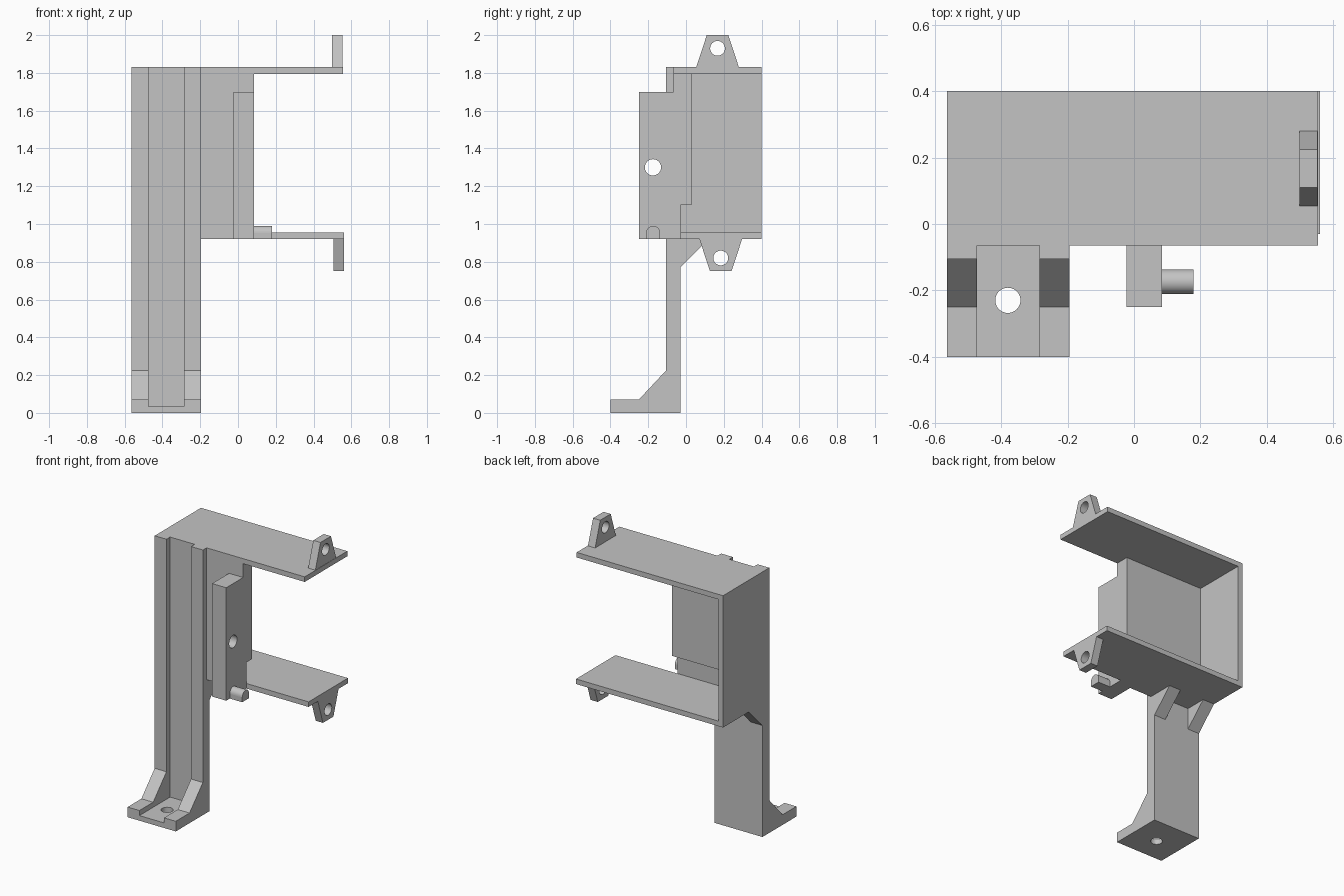
import bpy
import bmesh
from mathutils import Matrix, Vector

cube = bpy.data.objects.get("Cube")
if cube:
    bpy.data.objects.remove(cube, do_unlink=True)

GREY = (0.55, 0.55, 0.55, 1.0)
mat = bpy.data.materials.new("light grey plastic")
mat.use_nodes = True
mat.diffuse_color = GREY
mat.node_tree.nodes["Principled BSDF"].inputs["Base Color"].default_value = GREY


def add_object(name, bm):
    bmesh.ops.recalc_face_normals(bm, faces=bm.faces)
    mesh = bpy.data.meshes.new(name)
    bm.to_mesh(mesh)
    bm.free()
    mesh.materials.append(mat)
    obj = bpy.data.objects.new(name, mesh)
    bpy.context.collection.objects.link(obj)
    return obj


def extrude_x(name, profile, x0, x1):
    """Sweep a (y, z) outline from x0 to x1."""
    bm = bmesh.new()
    face = bm.faces.new([bm.verts.new((x0, y, z)) for y, z in profile])
    swept = bmesh.ops.extrude_face_region(bm, geom=[face])["geom"]
    verts = [v for v in swept if isinstance(v, bmesh.types.BMVert)]
    bmesh.ops.translate(bm, verts=verts, vec=(x1 - x0, 0, 0))
    return add_object(name, bm)


def box(name, x, y, z):
    outline = [(y[0], z[0]), (y[1], z[0]), (y[1], z[1]), (y[0], z[1])]
    return extrude_x(name, outline, *x)


def drill(obj, centre, radius, axis):
    """Cut a round hole along the given axis."""
    bm = bmesh.new()
    turn = Vector((0, 0, 1)).rotation_difference(Vector(axis)).to_matrix().to_4x4()
    bmesh.ops.create_cone(bm, cap_ends=True, segments=40, radius1=radius,
                          radius2=radius, depth=0.4,
                          matrix=Matrix.Translation(centre) @ turn)
    cutter = add_object("hole_cutter", bm)
    cutter.hide_render = True
    mod = obj.modifiers.new("hole", "BOOLEAN")
    mod.operation = "DIFFERENCE"
    mod.solver = "EXACT"
    mod.object = cutter
    bpy.context.view_layer.update()
    graph = bpy.context.evaluated_depsgraph_get()
    mesh = bpy.data.meshes.new_from_object(obj.evaluated_get(graph))
    obj.modifiers.clear()
    obj.data = mesh
    bpy.data.objects.remove(cutter, do_unlink=True)


# Main levels shared by the parts
LEFT, RIGHT = -0.563, -0.195
TOP, FLOOR, WALL = 1.83, 0.92, 0.035
FRONT, INNER, BACK = -0.065, -0.03, 0.4
RIB = 0.09

# Channel-shaped post with a ribbed foot
box("post_web", (LEFT + RIB, RIGHT - RIB), (FRONT, INNER), (0.0, TOP))
foot = box("foot_plate", (LEFT + RIB, RIGHT - RIB), (-0.4, FRONT), (0, 0.035))
drill(foot, (-0.38, -0.23, 0), 0.038, (0, 0, 1))

rib_outline = [(-0.4, 0), (INNER, 0), (INNER, TOP), (-0.105, TOP),
               (-0.105, 0.225), (-0.25, 0.07), (-0.4, 0.07)]
gusset_outline = [(INNER, 0.77), (0.12, FLOOR), (INNER, FLOOR)]
for side, x in (("outer", LEFT), ("inner", RIGHT - RIB)):
    extrude_x(side + "_post_rib", rib_outline, x, x + RIB)
    extrude_x(side + "_shelf_gusset", gusset_outline, x, x + RIB)

# Open housing: side wall, stepped front wall, top and bottom shelves
box("side_wall", (LEFT, LEFT + WALL), (INNER, BACK), (FLOOR, TOP))
front_outline = [(FRONT, FLOOR), (INNER, FLOOR), (INNER, 1.1), (0.03, 1.1),
                 (0.03, TOP - WALL), (FRONT, TOP - WALL)]
extrude_x("front_wall", front_outline, RIGHT, 0.085)
box("front_wall_thickening", (LEFT + WALL, RIGHT), (INNER, 0.03), (1.1, TOP - WALL))
box("top_shelf", (LEFT + WALL, 0.555), (INNER, BACK), (TOP - WALL, TOP))
box("top_shelf_lip", (RIGHT, 0.555), (FRONT, INNER), (TOP - WALL, TOP))
box("bottom_shelf", (LEFT + WALL, 0.56), (INNER, BACK), (FLOOR, FLOOR + WALL))


# Tapered screw tabs on the shelf ends
def tab(name, x1, y, base, tip, hole_z):
    outline = [(y - 0.113, base), (y + 0.113, base), (y + 0.057, tip), (y - 0.057, tip)]
    obj = extrude_x(name, outline, x1 - 0.055, x1)
    drill(obj, (x1, y, hole_z), 0.039, (1, 0, 0))


tab("top_tab", 0.553, 0.167, TOP, 2.0, 1.93)
tab("bottom_tab", 0.56, 0.184, FLOOR, 0.75, 0.82)

# Mounting block with a cross hole and a round-topped pin
block = box("mounting_block", (-0.023, 0.085), (-0.25, FRONT), (FLOOR, 1.7))
drill(block, (0.03, -0.175, 1.3), 0.043, (1, 0, 0))

arc = [Matrix.Rotation(i * 3.14159 / 16, 2) @ Vector((0.037, 0)) for i in range(17)]
pin_outline = [(-0.137, FLOOR)] + [(p.x - 0.174, p.y + 0.953) for p in arc] + [(-0.211, FLOOR)]
pin = extrude_x("locating_pin", pin_outline, 0.085, 0.18)
for face in pin.data.polygons:
    face.use_smooth = abs(face.normal.x) < 0.5 and face.normal.z > 0.05
for edge in pin.data.edges:
    a, b = (pin.data.vertices[i].co for i in edge.vertices)
    edge.use_edge_sharp = abs(a.x - b.x) < 0.01
